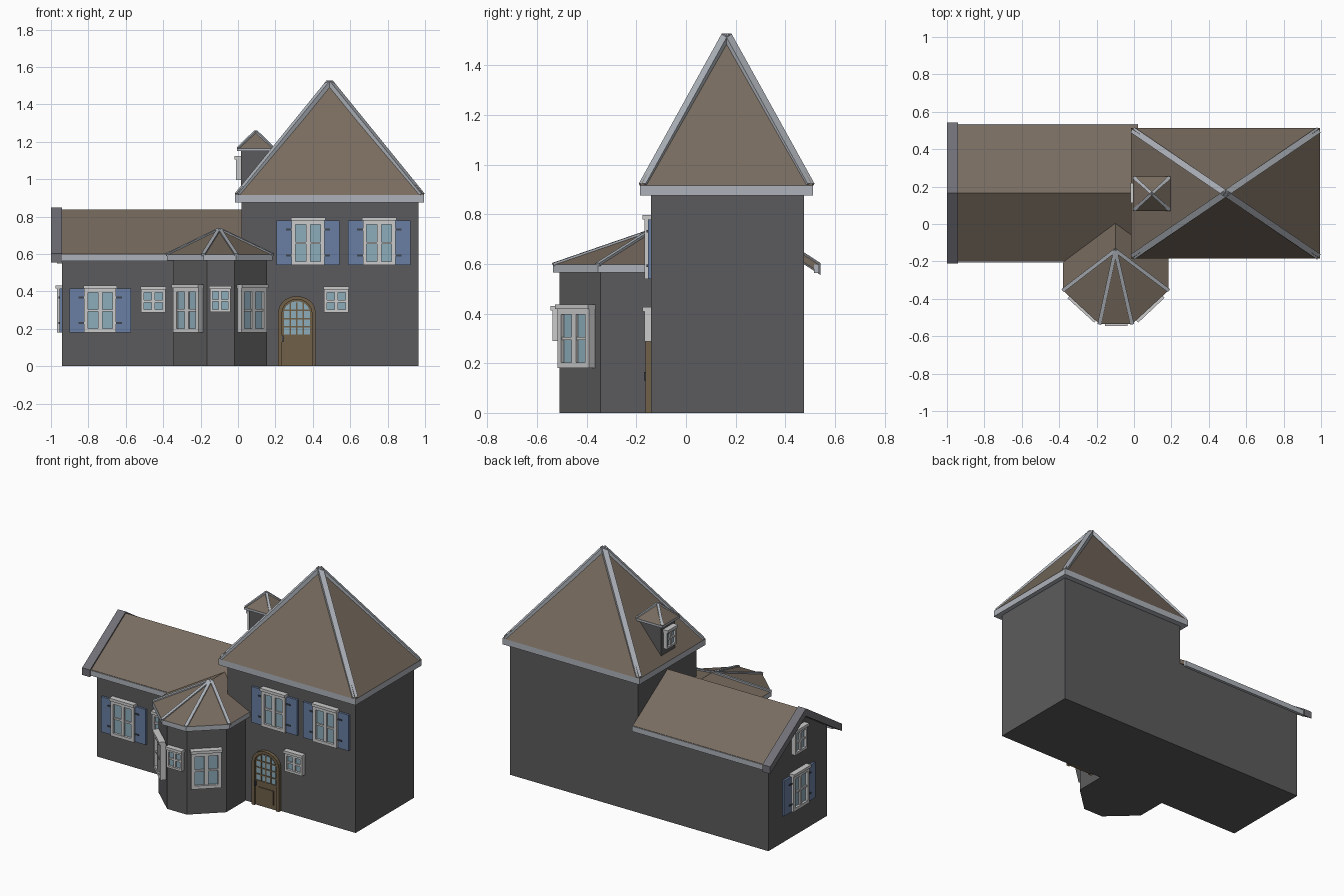
import bpy, bmesh, math
from mathutils import Matrix, Vector

if "Cube" in bpy.data.objects:
    bpy.data.objects.remove(bpy.data.objects["Cube"])


def mat(name, r, g, b):
    m = bpy.data.materials.new(name)
    m.diffuse_color = (r, g, b, 1)
    m.use_nodes = True
    m.node_tree.nodes["Principled BSDF"].inputs["Base Color"].default_value = m.diffuse_color
    return m


WALL = mat("wall_grey", 0.105, 0.105, 0.11)
ROOF = mat("roof_brown", 0.19, 0.15, 0.115)
TRIM = mat("trim_grey", 0.42, 0.45, 0.49)
BARGE = mat("barge_grey", 0.16, 0.16, 0.18)
FRAME = mat("frame_white", 0.52, 0.52, 0.51)
GLASS = mat("glass_blue", 0.27, 0.42, 0.5)
BLUE = mat("shutter_blue", 0.14, 0.21, 0.36)
DARK = mat("iron_dark", 0.05, 0.06, 0.08)
WOOD = mat("door_wood", 0.16, 0.115, 0.065)


def finish(name, bm, m):
    bmesh.ops.recalc_face_normals(bm, faces=bm.faces)
    me = bpy.data.meshes.new(name)
    bm.to_mesh(me)
    bm.free()
    me.materials.append(m)
    ob = bpy.data.objects.new(name, me)
    bpy.context.collection.objects.link(ob)
    return ob


def mesh(name, verts, faces, m):
    bm = bmesh.new()
    vs = [bm.verts.new(v) for v in verts]
    for f in faces:
        bm.faces.new([vs[i] for i in f])
    return finish(name, bm, m)


def boxes(name, lst, m, mtx=Matrix()):
    """Each item is x0, x1, y0, y1, z0, z1."""
    bm = bmesh.new()
    for x0, x1, y0, y1, z0, z1 in lst:
        t = Matrix.Translation(((x0 + x1) / 2, (y0 + y1) / 2, (z0 + z1) / 2))
        s = Matrix.Diagonal((x1 - x0, y1 - y0, z1 - z0, 1))
        bmesh.ops.create_cube(bm, size=1, matrix=mtx @ t @ s)
    return finish(name, bm, m)


def prism(name, pts, axis, a, b, m):
    """Extrude a 2D outline along an axis from a to b."""
    put = {'x': lambda p, t: (t, p[0], p[1]), 'y': lambda p, t: (p[0], t, p[1]),
           'z': lambda p, t: (p[0], p[1], t)}[axis]
    n = len(pts)
    faces = [tuple(range(n)), tuple(range(n, 2 * n))]
    faces += [(i, (i + 1) % n, n + (i + 1) % n, n + i) for i in range(n)]
    return mesh(name, [put(p, a) for p in pts] + [put(p, b) for p in pts], faces, m)


def beams(name, pairs, w, m):
    bm = bmesh.new()
    for p, q in pairs:
        p, q = Vector(p), Vector(q)
        d = q - p
        r = d.to_track_quat('Y', 'Z').to_matrix().to_4x4()
        bmesh.ops.create_cube(bm, size=1, matrix=Matrix.Translation((p + q) / 2) @ r
                              @ Matrix.Diagonal((w, d.length, w * 0.7, 1)))
    return finish(name, bm, m)


def hip_roof(name, x0, x1, y0, y1, z, rim, top, w):
    """Pyramid roof with a fascia block and hip strips."""
    c = [(x0, y0), (x1, y0), (x1, y1), (x0, y1)]
    apex = ((x0 + x1) / 2, (y0 + y1) / 2, top)
    prism(name + "_fascia", c, 'z', z - rim, z, TRIM)
    mesh(name, [(*p, z) for p in c] + [apex], [(i, (i + 1) % 4, 4) for i in range(4)], ROOF)
    k = w * 0.4
    ends = [(x0 + k, y0 + k), (x1 - k, y0 + k), (x1 - k, y1 - k), (x0 + k, y1 - k)]
    beams(name + "_hips", [(apex, (*p, z)) for p in ends], w, TRIM)


def window(name, x, y, z0, w, h, ang=0, shut=0):
    """Four-pane window facing -y before turning; optional shutters."""
    mtx = Matrix.Translation((x, y, z0)) @ Matrix.Rotation(math.radians(ang), 4, 'Z')
    a, t, d = w / 2, w * 0.12, -0.027
    parts = [(-a, -a + t, d, 0.01, 0, h), (a - t, a, d, 0.01, 0, h),
             (-a, a, d, 0.01, 0, t), (-a, a, d, 0.01, h - t, h),
             (-t * .6, t * .6, d + .004, 0, t, h - t),
             (-a + t, a - t, d + .006, 0, h * .5 - .006, h * .5 + .006),
             (-a - .004, a + .004, d - .009, 0.005, h, h + .018)]
    boxes(name + "_frame", parts, FRAME, mtx)
    boxes(name + "_glass", [(-a + t, a - t, -.012, 0, t, h - t)], GLASS, mtx)
    if shut:
        boxes(name + "_shutters", [(s * (a + shut / 2) - shut / 2, s * (a + shut / 2) + shut / 2,
                                    -.014, 0.002, 0, h) for s in (-1, 1)], BLUE, mtx)
        boxes(name + "_hinges", [(s * (a + .015) - .015, s * (a + .015) + .015, -.019, -.012, z, z + .01)
                                 for s in (-1, 1) for z in (h * .2, h * .78)], DARK, mtx)


# Tower and wing walls
boxes("tower_walls", [(0.02, 0.965, -0.14, 0.475, 0, 0.885)], WALL)
prism("wing_walls", [(-0.14, 0), (0.475, 0), (0.475, 0.605), (0.165, 0.81), (-0.14, 0.605)],
      'x', -0.94, 0.03, WALL)

# Tower roof
hip_roof("tower_roof", -0.015, 0.995, -0.185, 0.512, 0.915, 0.04, 1.52, 0.034)

# Wing roof, eave trim and barge board
prism("wing_roof", [(-0.2, 0.6), (0.165, 0.838), (0.53, 0.6), (0.53, 0.57), (0.165, 0.805), (-0.2, 0.57)],
      'x', -0.95, 0.022, ROOF)
boxes("wing_eaves", [(-0.95, 0.022, -0.205, -0.185, 0.563, 0.598),
                     (-0.95, 0.022, 0.515, 0.535, 0.563, 0.598)], TRIM)
prism("wing_barge", [(-0.212, 0.603), (0.165, 0.848), (0.542, 0.603), (0.542, 0.555), (0.165, 0.797),
                     (-0.212, 0.555)], 'x', -1.0, -0.942, BARGE)

# Bay walls and roof
prism("bay_walls", [(-0.345, -0.13), (-0.345, -0.345), (-0.165, -0.51), (-0.02, -0.51), (0.155, -0.345),
                    (0.155, -0.13)], 'z', 0, 0.575, WALL)
ring = [(-0.38, -0.19), (-0.38, -0.355), (-0.185, -0.535), (-0.01, -0.535), (0.185, -0.355), (0.185, -0.135)]
prism("bay_fascia", ring, 'z', 0.565, 0.597, TRIM)
apex = (-0.1, -0.14, 0.733)
mesh("bay_roof", [(*p, 0.597) for p in ring] + [apex, (-0.1, 0.015, 0.733)],
     [(i, i + 1, 6) for i in range(5)] + [(0, 6, 7), (5, 7, 6)], ROOF)
beams("bay_hips", [(apex, (*p, 0.597)) for p in ring[1:5]], 0.02, TRIM)

# Dormer
boxes("dormer_walls", [(0.017, 0.2, 0.09, 0.238, 0.94, 1.155)], WALL)
hip_roof("dormer_roof", -0.005, 0.195, 0.07, 0.255, 1.165, 0.015, 1.257, 0.016)
window("dormer_window", 0.017, 0.165, 0.995, 0.1, 0.11, -90)

# Front windows
window("wing_window", -0.737, -0.14, 0.18, 0.172, 0.235, 0, 0.078)
window("tower_window_left", 0.375, -0.14, 0.54, 0.176, 0.238, 0, 0.08)
window("tower_window_right", 0.755, -0.14, 0.54, 0.176, 0.238, 0, 0.08)
window("wing_small_window", -0.453, -0.14, 0.287, 0.13, 0.122)
window("tower_small_window", 0.525, -0.14, 0.287, 0.13, 0.122)

# Bay windows
window("bay_small_window", -0.095, -0.51, 0.29, 0.112, 0.122)
window("bay_window_left", -0.26, -0.435, 0.18, 0.185, 0.238, -42.5)
window("bay_window_right", 0.068, -0.435, 0.18, 0.185, 0.238, 43.3)

# Gable end windows
window("gable_window", -0.94, 0.165, 0.18, 0.172, 0.235, -90, 0.078)
window("gable_small_window", -0.94, 0.165, 0.55, 0.13, 0.15, -90)


# Arched front door
def arch(hw, base, spring, rise, n=10):
    pts = [(0.315 - hw, base), (0.315 + hw, base)]
    return pts + [(0.315 + hw * math.cos(math.pi * i / n), spring + rise * math.sin(math.pi * i / n))
                  for i in range(n + 1)]


outer, inner = arch(0.1, 0, 0.29, 0.085), arch(0.08, 0, 0.285, 0.072)
n = len(outer)
rings = [(outer, -0.13), (outer, -0.163), (inner, -0.163), (inner, -0.13)]
mesh("door_frame", [(p[0], y, p[1]) for r, y in rings for p in r],
     [(k * n + i, k * n + (i + 1) % n, (k + 1) * n + (i + 1) % n, (k + 1) * n + i)
      for k in range(3) for i in range(1, n)], WOOD)
prism("door_leaf", inner, 'y', -0.152, -0.13, WOOD)
prism("door_glass", arch(0.07, 0.17, 0.285, 0.062), 'y', -0.154, -0.145, GLASS)
boxes("door_bars", [(x - .004, x + .004, -0.158, -0.15, 0.165, 0.34) for x in (0.28, 0.315, 0.35)]
      + [(0.24, 0.39, -0.158, -0.15, z - .004, z + .004) for z in (0.165, 0.21, 0.255, 0.3)], WOOD)
boxes("door_panel", [(0.26, 0.37, -0.158, -0.15, 0.03, 0.125)], WOOD)
boxes("door_handle", [(0.236, 0.244, -0.17, -0.15, 0.13, 0.165)], DARK)
